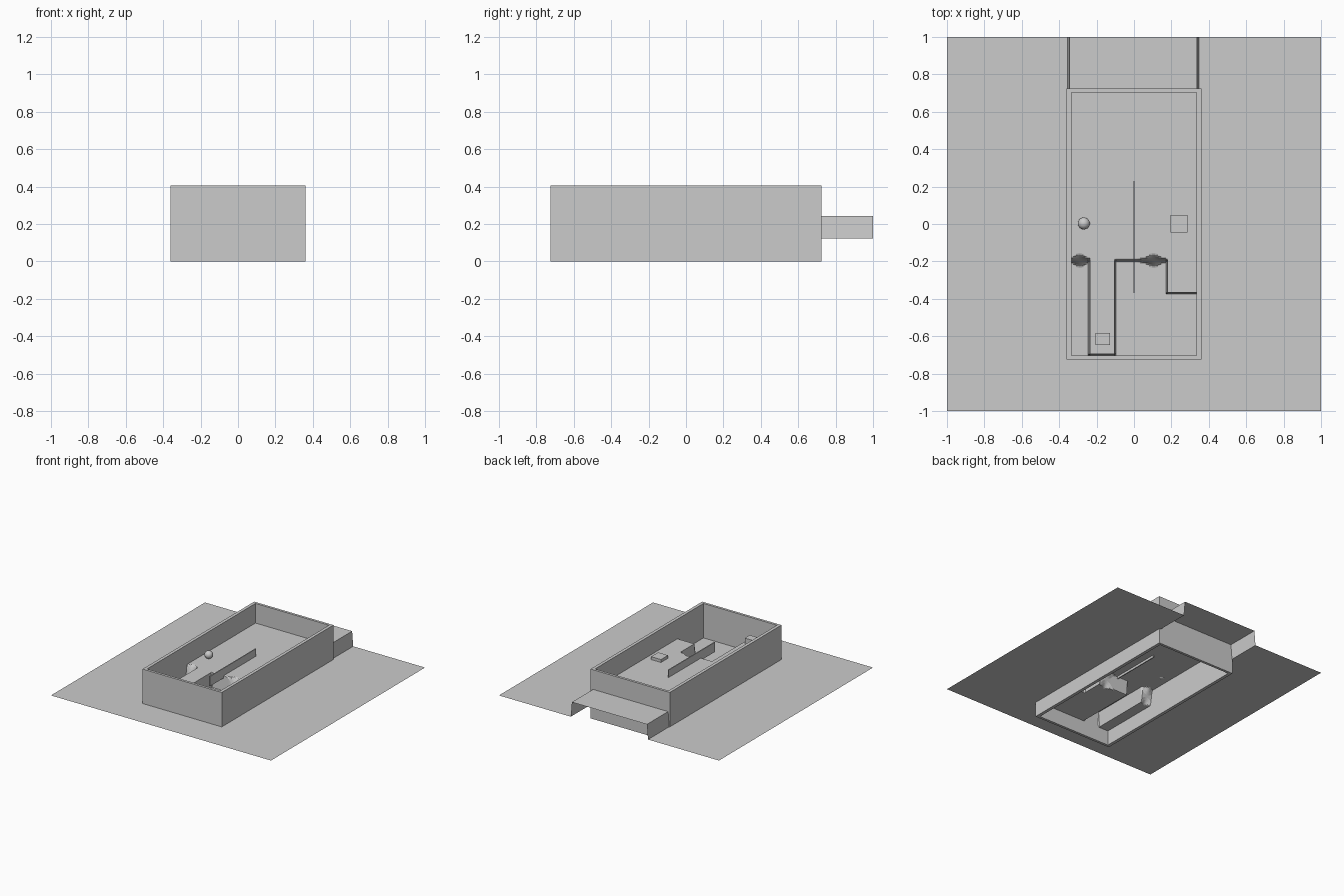
import bpy, bmesh, math

if "Cube" in bpy.data.objects:
    bpy.data.objects.remove(bpy.data.objects["Cube"])

LOW, HIGH = 0.122, 0.244
STEP = 0.005


def front_edge(x):
    # y of the raised level's front edge at a given x
    if -0.24 < x < -0.10:
        return -0.70
    return -0.37 if x > 0.175 else -0.195


def height(x, y):
    if not -0.35 < x < 0.342:
        return LOW
    edge = front_edge(x)
    half = STEP
    if edge == -0.195:
        # two spots where the step softens into a small ramp
        half += sum(0.035 * math.exp(-((x - c) / 0.035) ** 2) for c in (-0.29, 0.105))
    t = min(1, max(0, (y - edge + half) / (2 * half) + 1e-6))
    return LOW + (HIGH - LOW) * t * t * (3 - 2 * t)


def samples(edges, fine):
    vals = {-1.0, 1.0}
    for e in edges:
        vals |= {round(e - STEP, 4), round(e + STEP, 4)}
    for lo, hi in fine:
        n = int((hi - lo) / 0.008)
        vals |= {round(lo + (hi - lo) * i / n, 4) for i in range(n + 1)
                 if all(abs(lo + (hi - lo) * i / n - e) > STEP for e in edges)}
    return sorted(vals)


def finish(name, bm):
    mesh = bpy.data.meshes.new(name)
    bm.normal_update()
    bm.to_mesh(mesh)
    bm.free()
    ob = bpy.data.objects.new(name, mesh)
    bpy.context.collection.objects.link(ob)
    return ob


def box(name, x0, x1, y0, y1, z0, z1):
    bm = bmesh.new()
    bmesh.ops.create_cube(bm, size=1)
    for v in bm.verts:
        v.co = ((x0 + x1) / 2 + v.co.x * (x1 - x0),
                (y0 + y1) / 2 + v.co.y * (y1 - y0),
                (z0 + z1) / 2 + v.co.z * (z1 - z0))
    return finish(name, bm)


# stepped terrain sheet
xs = samples([-0.35, -0.24, -0.10, 0.175, 0.342], [(-0.36, -0.22), (0.0, 0.20)])
ys = samples([-0.70, -0.37], [(-0.25, -0.14)])
bm = bmesh.new()
grid = [[bm.verts.new((x, y, height(x, y))) for x in xs] for y in ys]
for r0, r1 in zip(grid, grid[1:]):
    for i in range(len(xs) - 1):
        bm.faces.new((r0[i], r0[i + 1], r1[i + 1], r1[i]))
finish("terrain", bm)

# open rectangular wall frame
bm = bmesh.new()
rings = []
for hx, hy, z in ((0.36, 0.725, 0), (0.36, 0.725, 0.405),
                  (0.334, 0.704, 0.405), (0.334, 0.704, 0)):
    rings.append([bm.verts.new((sx * hx, sy * hy, z))
                  for sx, sy in ((-1, -1), (1, -1), (1, 1), (-1, 1))])
for k in range(4):
    a, b = rings[k], rings[(k + 1) % 4]
    for i in range(4):
        j = (i + 1) % 4
        bm.faces.new((a[i], a[j], b[j], b[i]))
finish("wall_frame", bm)

# things standing on the raised level
box("divider", -0.004, 0.004, -0.37, 0.23, 0.225, 0.305)
box("square_pad", 0.195, 0.285, -0.045, 0.047, 0.235, 0.268)
box("end_block", -0.207, -0.127, -0.648, -0.583, 0.235, 0.29)

bm = bmesh.new()
bmesh.ops.create_uvsphere(bm, u_segments=32, v_segments=16, radius=0.032)
bmesh.ops.translate(bm, verts=bm.verts, vec=(-0.268, 0.003, 0.27))
for f in bm.faces:
    f.smooth = True
finish("ball", bm)
